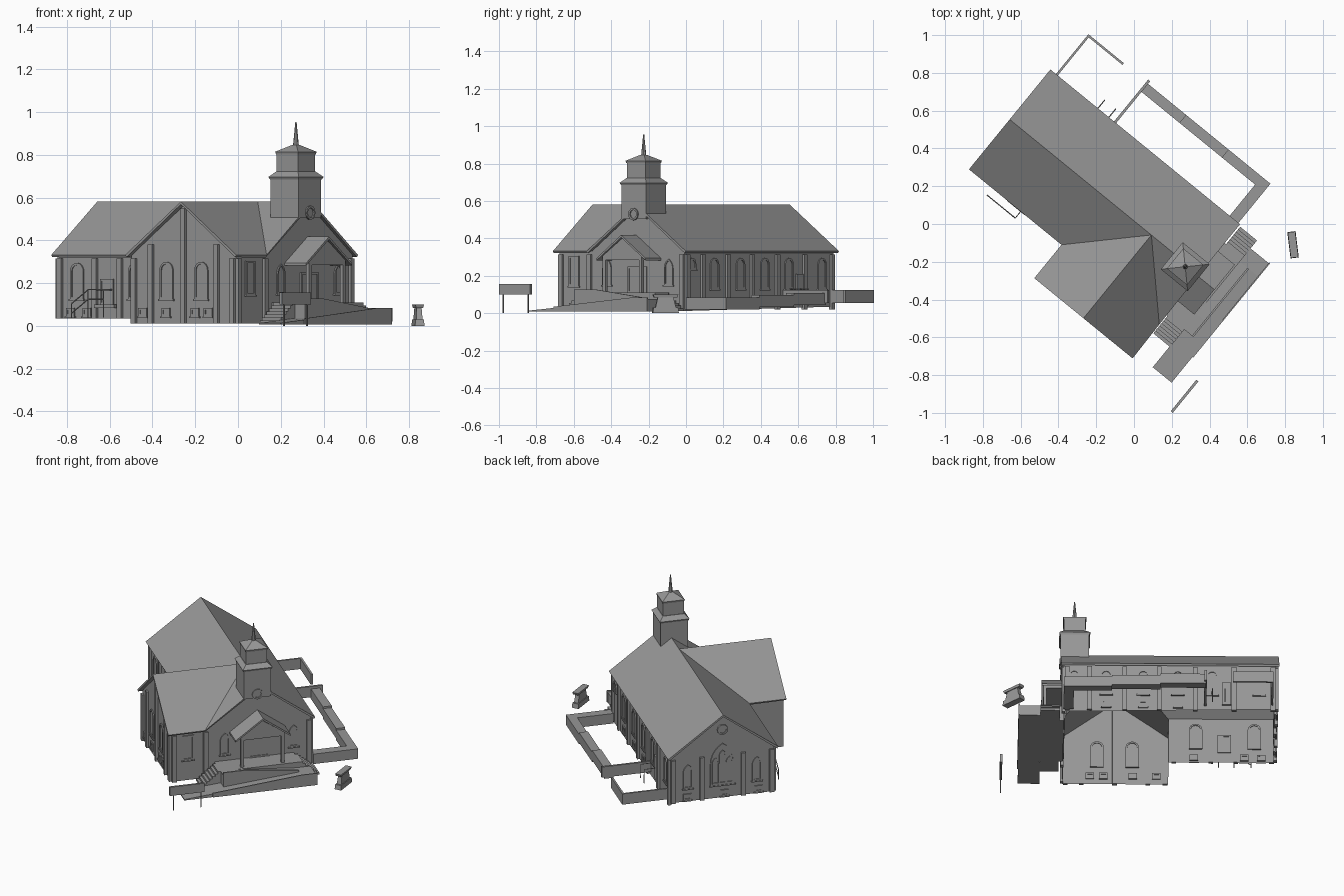
import bpy, bmesh, math

if "Cube" in bpy.data.objects:
    bpy.data.objects.remove(bpy.data.objects["Cube"])

ANG = math.radians(-39.2)   # whole building is turned; parts are drawn in its own u/v axes
STONE = bpy.data.materials.new("dark_grey")
STONE.diffuse_color = (.31, .31, .31, 1)
STONE.use_nodes = True
STONE.node_tree.nodes["Principled BSDF"].inputs["Base Color"].default_value = STONE.diffuse_color


def add(name, verts, faces, rot=ANG, loc=(0, 0, 0)):
    me = bpy.data.meshes.new(name)
    bm = bmesh.new()
    vs = [bm.verts.new(v) for v in verts]
    for f in faces:
        bm.faces.new([vs[i] for i in f])
    bmesh.ops.recalc_face_normals(bm, faces=bm.faces)
    bm.to_mesh(me)
    bm.free()
    me.materials.append(STONE)
    ob = bpy.data.objects.new(name, me)
    ob.rotation_euler.z = rot
    ob.location = loc
    bpy.context.collection.objects.link(ob)
    return ob


def prism(name, pts, fn, d0, d1, hole=None):
    """Extrude a 2D outline (optionally a ring) between two depths."""
    n = len(pts)
    verts = [fn(a, b, d) for d in (d0, d1) for a, b in pts]
    side = [(i, (i + 1) % n) for i in range(n)]
    faces = [(i, j, j + n, i + n) for i, j in side]
    if hole:
        verts += [fn(a, b, d) for d in (d0, d1) for a, b in hole]
        m = 2 * n
        faces += [(m + i, m + j, m + j + n, m + i + n) for i, j in side]
        faces += [(i, j, m + j, m + i) for i, j in side]
        faces += [(n + i, n + j, m + n + j, m + n + i) for i, j in side]
    else:
        faces += [tuple(range(n)), tuple(range(n, 2 * n))]
    return add(name, verts, faces)


def frustum(name, c, lo, hi, z0, z1, **k):
    sg = [(-1, -1), (1, -1), (1, 1), (-1, 1)]
    v = [(c[0] + a * h[0], c[1] + b * h[1], z) for h, z in ((lo, z0), (hi, z1)) for a, b in sg]
    f = [(0, 1, 2, 3), (4, 5, 6, 7)] + [(i, (i + 1) % 4, (i + 1) % 4 + 4, i + 4) for i in range(4)]
    return add(name, v, f, **k)


def box(name, u0, u1, v0, v1, z0, z1):
    h = ((u1 - u0) / 2, (v1 - v0) / 2)
    return frustum(name, ((u0 + u1) / 2, (v0 + v1) / 2), h, h, z0, z1)


# Wall frames: s along wall, z up, d outward
FRONT = lambda s, z, d: (.42 + d, s, z)
BACK = lambda s, z, d: (-.84 - d, s, z)
RIGHT = lambda s, z, d: (s, .333 + d, z)
LEFT = lambda s, z, d: (s, -.305 - d, z)
WING = lambda s, z, d: (s, -.53 - d, z)
ALONG_U = lambda s, z, d: (d, s, z)


def rect(s, w, z0, z1):
    return [(s - w/2, z0), (s + w/2, z0), (s + w/2, z1), (s - w/2, z1)]


def arch(s, w, z0, z1, pointed=False):
    pts = [(s - w/2, z0), (s + w/2, z0)]
    if pointed:
        sp = z1 - w * .866
        arc = [(s - w/2 + w*math.cos(t), sp + w*math.sin(t)) for t in [i*math.pi/15 for i in range(6)]]
        return pts + arc + [(2*s - a, b) for a, b in arc[-2::-1]]
    return pts + [(s + w/2*math.cos(i*math.pi/8), z1 - w/2 + w/2*math.sin(i*math.pi/8)) for i in range(9)]


def window(name, wall, s, w, z0, z1, kind="round"):
    def mk(w, a, b):
        return rect(s, w, a, b) if kind == "rect" else arch(s, w, a, b, kind == "pointed")
    inner = mk(w - .02, z0 + .01, z1 - .01)
    prism(name + "_frame", mk(w, z0, z1), wall, -.01, .007, inner)
    prism(name + "_glass", inner, wall, -.005, .002)
    prism(name + "_sill", rect(s, w + .01, z0 - .008, z0), wall, 0, .01)


def rose(name, wall, s, z, r, d=0):
    c = lambda r: [(s + r*math.cos(i*math.pi/6), z + r*math.sin(i*math.pi/6)) for i in range(12)]
    prism(name + "_frame", c(r), wall, d, d + .01, c(r * .68))
    prism(name + "_glass", c(r * .68), wall, d, d + .003)


def pilaster(wall, s, z0, z1, w=.028):
    prism("pilaster", rect(s, w, z0, z1), wall, -.006, .014)


def bar(name, pts):
    cu = bpy.data.curves.new(name, 'CURVE')
    cu.dimensions = '3D'
    cu.bevel_depth, cu.bevel_resolution = .003, 0
    cu.materials.append(STONE)
    sp = cu.splines.new('POLY')
    sp.points.add(len(pts) - 1)
    for p, q in zip(sp.points, pts):
        p.co = (*q, 1)
    ob = bpy.data.objects.new(name, cu)
    ob.rotation_euler.z = ANG
    bpy.context.collection.objects.link(ob)


# Walls: L-shaped footprint, gables on three ends, open underneath
foot = [(-.84, -.305, .035), (-.21, -.305, .035), (-.21, -.53, .012), (.42, -.53, .012),
        (.42, -.305, .012), (.42, .333, .012), (-.84, .333, .035)]
tops = [(u, v, .332) for u, v, z in foot]
apex = {2: (.108, -.53, .565), 4: (.42, .013, .565), 6: (-.84, .013, .565)}
faces, extra = [], []
for i in range(7):
    j = (i + 1) % 7
    mid = ()
    if i in apex:
        mid = (14 + len(extra),)
        extra.append(apex[i])
    faces.append((i, j, 7 + j) + mid + (7 + i,))
add("walls", foot + tops + extra, faces)

# Roof: main gable with cross wing and valleys
E, R = .332, .582
rv = [(-.86, .354, E), (.436, .354, E), (.436, .013, R), (-.86, .013, R), (-.86, -.328, E),
      (-.228, -.328, E), (.108, .013, R), (.44, -.328, E), (-.228, -.556, E), (.108, -.556, R), (.444, -.556, E)]
rf = [(0, 3, 6, 2, 1), (4, 5, 6, 3), (7, 2, 6), (8, 9, 6, 5), (10, 7, 6, 9)]
roof = add("roof", rv, rf)
m = roof.modifiers.new("thickness", 'SOLIDIFY')
m.thickness, m.offset = .013, -1

# Nave right side: windows and pilasters
for s in (.17, -.05, -.256, -.46, -.74):
    window("right_window", RIGHT, s, .07, .13, .295)
window("right_small_window", RIGHT, .36, .06, .235, .295)
for s in (.402, .27, .06, -.146, -.36, -.59, -.822):
    pilaster(RIGHT, s, .02, .315)
prism("right_door", rect(-.545, .055, .06, .21), RIGHT, -.005, .01)
for s in (-.46, -.535):
    bar("right_door_rail", [(s, .335, .13), (s, .41, .13), (s, .41, .04)])

# Nave left side
for s in (-.72, -.37):
    window("left_window", LEFT, s, .08, .125, .295)
for s in (-.822, -.61, -.46, -.24):
    pilaster(LEFT, s, .035, .315)
window("left_door", LEFT, -.54, .08, .10, .22, "rect")
box("left_landing", -.60, -.48, -.33, -.305, .085, .10)
bar("left_rail_top", [(-.70, -.373, .105), (-.60, -.373, .17), (-.507, -.373, .17), (-.507, -.31, .17)])
bar("left_rail_low", [(-.70, -.373, .06), (-.60, -.373, .125), (-.507, -.373, .125)])
for u, z in ((-.70, .105), (-.60, .17), (-.507, .17)):
    bar("left_rail_post", [(u, -.373, .04), (u, -.373, z)])

# Wing end
for s in (.003, .213):
    window("wing_window", WING, s, .08, .125, .30)
for s, z in ((-.192, .315), (-.09, .38), (.306, .38), (.402, .315), (.108, .55)):
    pilaster(WING, s, .012, z)
for wall, ss in ((WING, (-.14, .0, .175, .255)), (LEFT, (-.76, -.66, -.36)),
                 (BACK, (-.21, .0, .23)), (RIGHT, (.17, -.05, -.256))):
    for s in ss:
        window("basement_window", wall, s, .05, .045, .085, "rect")

# Front wall
window("wing_front_window", FRONT, -.428, .07, .145, .305, "rect")
for s in (-.2, .225):
    window("front_lancet", FRONT, s, .06, .15, .29, "pointed")
window("front_door", FRONT, .01, .13, .11, .25, "rect")
for s in (-.515, -.32, .318):
    pilaster(FRONT, s, .012, .315)

# Back gable: triple lancet, side windows, rose
window("great_window", BACK, .013, .15, .12, .39, "pointed")
for s, top in ((-.03, .30), (.013, .345), (.056, .30)):
    prism("great_light", arch(s, .043, .13, top, True), BACK, 0, .008, arch(s, .031, .136, top - .012, True))
for s in (-.2, .226):
    window("back_lancet", BACK, s, .06, .12, .275, "pointed")
for s in (-.29, -.115, .14, .318):
    pilaster(BACK, s, .035, .315)
rose("back_rose", BACK, .013, .48, .033)

# Tower and spire
T = (.353, -.004)
for name, a, b, z0, z1 in (("tower_base", .084, .084, .505, .69), ("tower_cornice", .086, .092, .685, .697),
                           ("tower_skirt", .092, .066, .697, .722), ("belfry", .064, .064, .72, .81),
                           ("belfry_cornice", .066, .069, .803, .815), ("belfry_roof", .069, .012, .815, .847)):
    frustum(name, T, (a, a), (b, b), z0, z1)
bpy.ops.mesh.primitive_cone_add(vertices=8, radius1=.014, radius2=.003, depth=.115,
                                location=(T[0]*.775 + T[1]*.632, -T[0]*.632 + T[1]*.775, .8975))
bpy.context.object.name = "spire"
bpy.context.object.data.materials.append(STONE)
rose("tower_rose", FRONT, -.004, .53, .033, .014)

# Portico
prism("portico_roof", [(-.17, .282), (0, .405), (.17, .282), (.17, .294), (0, .418), (-.17, .294)], ALONG_U, .40, .55)
prism("portico_pediment", [(-.135, .285), (.135, .285), (.135, .306), (0, .40), (-.135, .306)], ALONG_U, .42, .54)
for v in (-.125, .125):
    box("portico_post", .522, .54, v - .01, v + .01, .10, .29)

# Porch, stairs and switchback ramp
box("porch", .42, .56, -.265, .225, .012, .11)
for sgn, v0 in ((-1, -.265), (1, .225)):
    pts = [(v0, .012)]
    for i in range(7):
        z = .11 - i * .014
        pts += [(v0 + sgn*i*.017, z), (v0 + sgn*(i + 1)*.017, z)]
    prism("stairs", pts + [(v0 + sgn*.119, .012)], ALONG_U, .445, .56)
prism("outer_ramp", [(-.525, .008), (.29, .008), (.29, .075), (.2, .075), (-.525, .014)], ALONG_U, .615, .685)
prism("ramp_foot", [(-.525, .008), (-.265, .008), (-.265, .036), (-.525, .014)], ALONG_U, .556, .615)
prism("inner_ramp", [(-.265, .008), (.29, .008), (.29, .075), (.2, .075), (-.16, .11), (-.265, .11)], ALONG_U, .56, .615)
prism("ramp_divider", [(-.265, .02), (.2, .05), (.2, .085), (-.13, .128), (-.265, .128)], ALONG_U, .612, .622)
prism("ramp_curb", [(-.35, .008), (.295, .008), (.295, .085), (.2, .085), (-.35, .035)], ALONG_U, .683, .69)

# Garden walls: stepped wide wall and thin fences
for i, (a, b) in enumerate(((.14, .425), (-.15, .14), (-.42, -.15))):
    box("garden_wall", a, b, .567, .622, .02 + .012*i, .085 + .012*i)
box("garden_wall_return", .365, .425, .345, .567, .02, .085)
for a, b, c, d in ((-.425, -.411, .335, .64), (-.822, -.81, .335, .625), (-.822, -.58, .614, .626)):
    box("thin_wall", a, b, c, d, .055, .125)

# Sign board on legs
box("sign_board", .777, .791, -.645, -.43, .10, .157)
for v in (-.62, -.45):
    box("sign_leg", .781, .787, v - .003, v + .003, 0, .10)

# Free-standing monument
for name, a, b, z0, z1 in (("monument_base", (.022, .07), (.02, .066), 0, .03),
                           ("monument_body", (.015, .055), (.012, .042), .03, .085),
                           ("monument_cap", (.017, .062), (.02, .068), .085, .1)):
    frustum(name, (0, 0), a, b, z0, z1, rot=math.radians(7), loc=(.842, -.11, 0))
